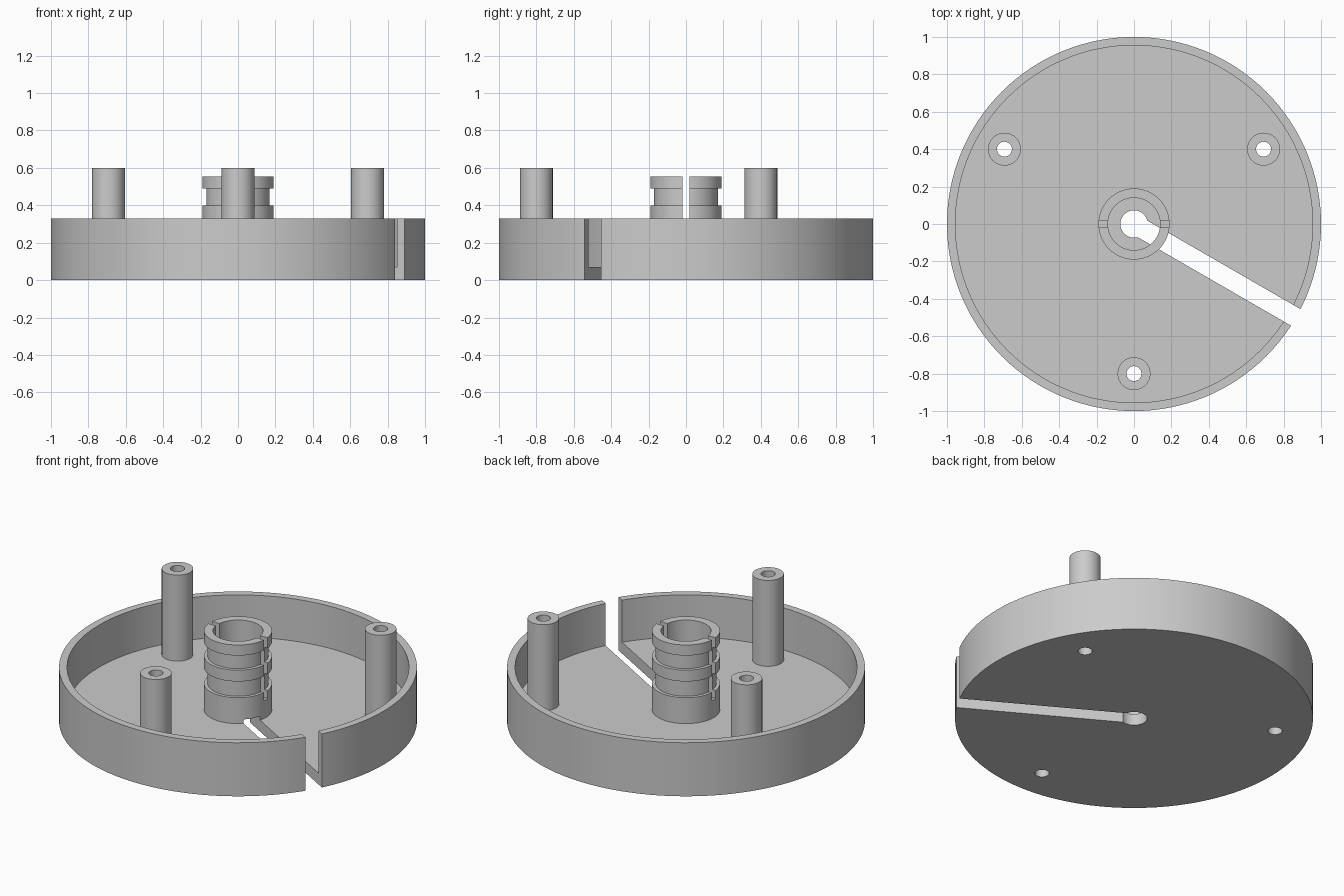
import bpy
import bmesh
import math
from mathutils import Matrix, Vector

cube = bpy.data.objects.get("Cube")
if cube:
    bpy.data.objects.remove(cube, do_unlink=True)

grey = bpy.data.materials.new("plain grey")
grey.use_nodes = True
GREY = (0.6, 0.6, 0.6, 1)
grey.diffuse_color = GREY
grey.node_tree.nodes["Principled BSDF"].inputs["Base Color"].default_value = GREY

FLOOR = 0.07
SLOT_ANGLE = math.radians(-30)


def finish(name, bm):
    bmesh.ops.recalc_face_normals(bm, faces=bm.faces)
    mesh = bpy.data.meshes.new(name)
    bm.to_mesh(mesh)
    bm.free()
    mesh.materials.append(grey)
    obj = bpy.data.objects.new(name, mesh)
    bpy.context.collection.objects.link(obj)
    return obj


def lathe(name, profile, steps, centre=(0, 0)):
    """Revolve a closed (radius, height) outline around a vertical axis."""
    bm = bmesh.new()
    rings = []
    for i in range(steps):
        a = 2 * math.pi * i / steps
        rings.append([bm.verts.new((centre[0] + r * math.cos(a), centre[1] + r * math.sin(a), z))
                      for r, z in profile])
    n = len(profile)
    for i in range(steps):
        here, there = rings[i], rings[(i + 1) % steps]
        for j in range(n):
            k = (j + 1) % n
            bm.faces.new((here[j], there[j], there[k], here[k]))
    return finish(name, bm)


def box(name, low, high, turn=0):
    low, high = Vector(low), Vector(high)
    bm = bmesh.new()
    bmesh.ops.create_cube(bm, size=1)
    bm.transform(Matrix.Rotation(turn, 4, "Z") @ Matrix.Translation((low + high) / 2)
                 @ Matrix.Diagonal((*(high - low), 1)))
    return finish(name, bm)


def drill(name, radius, centre):
    bm = bmesh.new()
    bmesh.ops.create_cone(bm, cap_ends=True, segments=32, radius1=radius, radius2=radius,
                          depth=1, matrix=Matrix.Translation((*centre, 0)))
    return finish(name, bm)


def cut(obj, cutter):
    mod = obj.modifiers.new("cut", "BOOLEAN")
    mod.operation = "DIFFERENCE"
    mod.solver = "EXACT"
    mod.object = cutter
    bpy.context.view_layer.objects.active = obj
    bpy.ops.object.modifier_apply(modifier=mod.name)
    bpy.data.objects.remove(cutter, do_unlink=True)


# Shallow round tray with a centre hole
tray = lathe("tray", [(0.073, 0), (1, 0), (1, 0.33), (0.955, 0.33),
                      (0.955, FLOOR), (0.073, FLOOR)], 128)
cut(tray, box("slot_cutter", (0, -0.051, -0.1), (1.2, 0.051, 0.5), SLOT_ANGLE))

# Grooved hollow hub, split across the top and notched over the floor slot
flange, groove, bore = 0.19, 0.17, 0.14
hub = lathe("hub", [(bore, FLOOR), (flange, FLOOR), (flange, 0.23), (groove, 0.23),
                    (groove, 0.33), (flange, 0.33), (flange, 0.4), (groove, 0.4),
                    (groove, 0.49), (flange, 0.49), (flange, 0.555), (bore, 0.555)], 64)
cut(hub, box("split_cutter", (-0.3, -0.018, 0.18), (0.3, 0.018, 0.7)))
cut(hub, box("notch_cutter", (0, -0.051, 0), (0.3, 0.051, 0.095), SLOT_ANGLE))
parts = [tray, hub]

# Three hollow posts, their bores running through the floor
for side, angle in (("left", 30), ("right", 150), ("front", 270)):
    a = math.radians(angle)
    centre = (0.8 * math.cos(a), 0.8 * math.sin(a))
    parts.append(lathe(side + "_post", [(0.04, FLOOR), (0.088, FLOOR), (0.088, 0.6),
                                        (0.04, 0.6)], 32, centre))
    cut(tray, drill("post_drill", 0.04, centre))

# Smooth the round walls and keep the rims sharp
bpy.ops.object.select_all(action="DESELECT")
for obj in parts:
    obj.select_set(True)
bpy.context.view_layer.objects.active = tray
bpy.ops.object.shade_smooth_by_angle(angle=math.radians(30))
